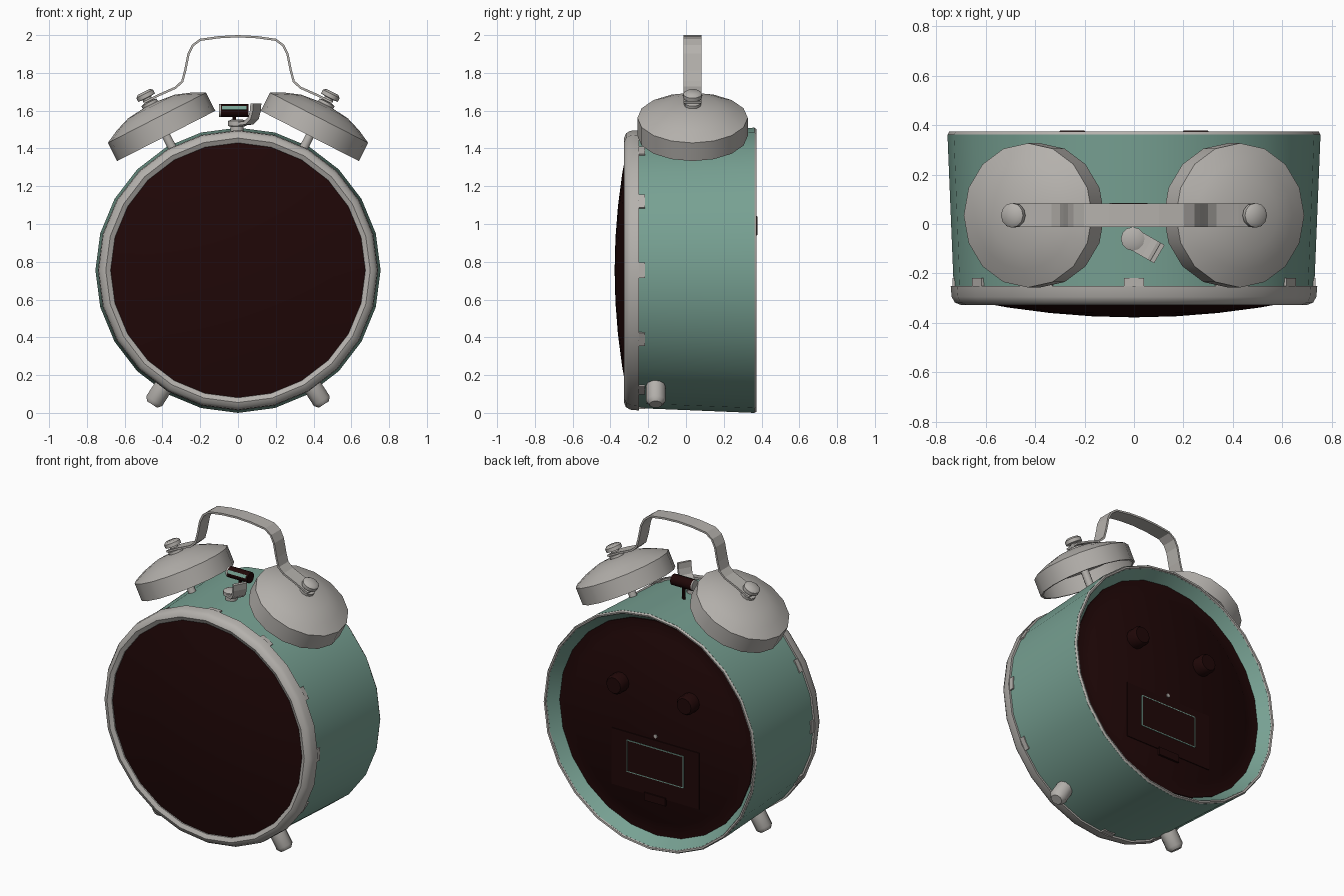
import bpy, bmesh, math
from mathutils import Vector, Matrix

cube = bpy.data.objects.get("Cube")
if cube:
    bpy.data.objects.remove(cube, do_unlink=True)

parts = []
CENTRE = Vector((0, 0, 0.755))   # middle of the clock drum
BACK = Vector((0, 1, 0))
UP = Vector((0, 0, 1))


def material(name, rgb):
    m = bpy.data.materials.new(name)
    m.use_nodes = True
    m.diffuse_color = (*rgb, 1)
    m.node_tree.nodes["Principled BSDF"].inputs["Base Color"].default_value = (*rgb, 1)
    return m


green = material("sage_green", (0.185, 0.355, 0.29))
metal = material("warm_grey_metal", (0.46, 0.44, 0.415))
dark = material("dark_maroon", (0.014, 0.0022, 0.0022))


def finish(name, bm, mat, matrix=Matrix()):
    bmesh.ops.remove_doubles(bm, verts=bm.verts, dist=0.0001)
    bmesh.ops.recalc_face_normals(bm, faces=bm.faces)
    mesh = bpy.data.meshes.new(name)
    bm.to_mesh(mesh)
    bm.free()
    mesh.materials.append(mat)
    ob = bpy.data.objects.new(name, mesh)
    ob.matrix_world = matrix
    bpy.context.scene.collection.objects.link(ob)
    parts.append(ob)
    return ob


def lathe(name, profile, mat, loc, axis, segs=24):
    """Spin a closed (radius, height) outline about an axis."""
    bm = bmesh.new()
    rings = []
    for r, h in profile:
        rings.append([bm.verts.new((r * math.cos(a), r * math.sin(a), h))
                      for a in (math.tau * i / segs for i in range(segs))])
    for k, ring in enumerate(rings):
        nxt = rings[(k + 1) % len(rings)]
        if profile[k][0] == 0 and profile[(k + 1) % len(rings)][0] == 0:
            continue
        for i in range(segs):
            j = (i + 1) % segs
            bm.faces.new((ring[i], ring[j], nxt[j], nxt[i]))
    bmesh.ops.dissolve_degenerate(bm, dist=0.0001, edges=bm.edges)
    turn = Vector(axis).to_track_quat('Z', 'Y').to_matrix().to_4x4()
    return finish(name, bm, mat, Matrix.Translation(loc) @ turn)


def rod(name, r, h0, h1, mat, loc, axis, segs=12):
    return lathe(name, [(0, h0), (r, h0), (r, h1), (0, h1)], mat, loc, axis, segs)


def box(name, size, loc, mat, turn=Matrix()):
    bm = bmesh.new()
    bmesh.ops.create_cube(bm, size=1, matrix=Matrix.Diagonal((*size, 1)))
    return finish(name, bm, mat, Matrix.Translation(loc) @ turn)


def strip(name, path, width, thick, mat, matrix):
    """Bend a flat band along an (x, z) path."""
    bm = bmesh.new()
    rows = [[bm.verts.new((x, s * width / 2, z)) for s in (-1, 1)] for x, z in path]
    for a, b in zip(rows, rows[1:]):
        bm.faces.new((a[0], a[1], b[1], b[0]))
    ob = finish(name, bm, mat, matrix)
    mod = ob.modifiers.new("thickness", 'SOLIDIFY')
    mod.thickness = thick
    mod.offset = 0
    return ob


# Drum with a shallow lip around the back
lathe("drum_body", [(0, -0.25), (0.73, -0.25), (0.755, 0.362), (0.735, 0.362),
                    (0.685, 0.29), (0, 0.29)], green, CENTRE, BACK)
lathe("back_rim", [(0.755, 0.36), (0.748, 0.374), (0.738, 0.372), (0.735, 0.36)],
      metal, CENTRE, BACK)

# Front ring and domed face
lathe("front_bezel", [(0.742, -0.25), (0.738, -0.295), (0.725, -0.318), (0.7, -0.328),
                      (0.675, -0.315), (0.668, -0.25)], metal, CENTRE, BACK)
dome = [(r, -0.378 + 0.154 * r * r) for r in (0, 0.17, 0.34, 0.51, 0.675)]
lathe("face_glass", dome + [(0.675, -0.26), (0, -0.26)], dark, CENTRE, BACK)

# Small tabs gripping the drum behind the ring
for i in range(12):
    a = math.tau * i / 12
    out = Vector((math.sin(a), 0, math.cos(a)))
    box("bezel_tab", (0.08, 0.04, 0.012), CENTRE + out * 0.729 + Vector((0, -0.238, 0)),
        metal, Matrix.Rotation(a, 4, 'Y'))

# Back plate with a shallow raised disc, two knobs and a screw
lathe("back_plate", [(0, 0.28), (0.687, 0.28), (0.687, 0.3), (0.61, 0.3), (0.6, 0.306),
                     (0, 0.306)], dark, CENTRE, BACK)
for x in (-0.25, 0.25):
    lathe("back_knob", [(0, 0.3), (0.06, 0.3), (0.06, 0.365), (0.05, 0.378), (0, 0.378)],
          dark, (x, 0, 0.99), BACK, 14)
rod("back_screw", 0.012, 0.3, 0.311, metal, (0, 0, 0.705), BACK, 8)

# Battery cover, its outline and its latch
box("battery_panel", (0.62, 0.012, 0.36), (0, 0.305, 0.5), dark)
box("battery_door", (0.4, 0.012, 0.2), (0, 0.308, 0.53), dark)
for s in (-1, 1):
    box("door_gap_side", (0.006, 0.008, 0.2), (s * 0.2, 0.311, 0.53), green)
    box("door_gap_edge", (0.4, 0.008, 0.006), (0, 0.311, 0.53 + s * 0.1), green)
box("battery_latch", (0.15, 0.02, 0.05), (0, 0.309, 0.305), dark)

# Twin bells, their posts and studs, and the feet
BELL_Y = 0.035
for s, side in ((-1, "right"), (1, "left")):
    base = Vector((s * 0.38, BELL_Y, 1.466))
    axis = Vector((s * 0.455, 0, 0.89))
    lathe(side + "_bell", [(0.292, 0), (0.292, 0.108), (0.22, 0.145), (0.14, 0.174),
                           (0, 0.19), (0, 0.175), (0.13, 0.16), (0.21, 0.13),
                           (0.28, 0.098), (0.28, 0)], metal, base, axis, 16)
    rod(side + "_bell_post", 0.024, -0.1, 0.18, metal, base, axis, 10)
    lathe(side + "_bell_stud", [(0, 0.18), (0.045, 0.18), (0.045, 0.2), (0.025, 0.205),
                                (0.025, 0.225), (0.05, 0.228), (0.05, 0.25),
                                (0.035, 0.262), (0, 0.262)], metal, base, axis, 12)
    foot = Vector((s * 0.455, -0.16, 0.045))
    lathe(side + "_foot", [(0, 0), (0.034, 0), (0.052, 0.022), (0.052, 0.16), (0, 0.16)],
          metal, foot, Vector((-s * 0.54, 0, 0.84)), 10)

# Carrying handle, mirrored from one half
half = [(0.5, 1.642), (0.42, 1.682), (0.33, 1.722), (0.295, 1.755), (0.28, 1.81),
        (0.262, 1.9), (0.24, 1.945), (0.2, 1.975), (0.1, 1.989)]
path = half + [(0, 1.994)] + [(-x, z) for x, z in reversed(half)]
strip("carry_handle", path, 0.095, 0.012, metal, Matrix.Translation((0, BELL_Y, 0)))

# Hammer between the bells, with a coloured inlay and a metal cap
rod("hammer_stem", 0.01, 1.49, 1.6, dark, (-0.02, 0.05, 0), UP, 8)
rod("hammer_head", 0.034, -0.07, 0.075, dark, (-0.02, 0.05, 1.6), (1, 0, 0), 12)
rod("hammer_cap", 0.034, -0.08, -0.07, metal, (-0.02, 0.05, 1.6), (1, 0, 0), 12)
box("hammer_inlay", (0.13, 0.008, 0.02), (-0.02, 0.02, 1.614), green,
    Matrix.Rotation(math.radians(-28), 4, 'X'))

# Alarm switch: a button base with a curved thumb lever
lathe("switch_base", [(0, 1.48), (0.035, 1.48), (0.035, 1.515), (0.048, 1.52),
                      (0.048, 1.545), (0.03, 1.553), (0, 1.553)],
      metal, (-0.005, -0.06, 0), UP, 12)
strip("switch_lever", [(0.02, 1.53), (0.07, 1.535), (0.1, 1.56), (0.112, 1.6), (0.115, 1.638)],
      0.085, 0.018, metal,
      Matrix.Translation((-0.005, -0.06, 0)) @ Matrix.Rotation(math.radians(-30), 4, 'Z'))

# Smooth the turned parts, leaving the bent strips faceted
bpy.ops.object.select_all(action='DESELECT')
for ob in parts:
    ob.select_set(not ob.modifiers)
bpy.context.view_layer.objects.active = parts[0]
bpy.ops.object.shade_smooth_by_angle(angle=math.radians(42))
